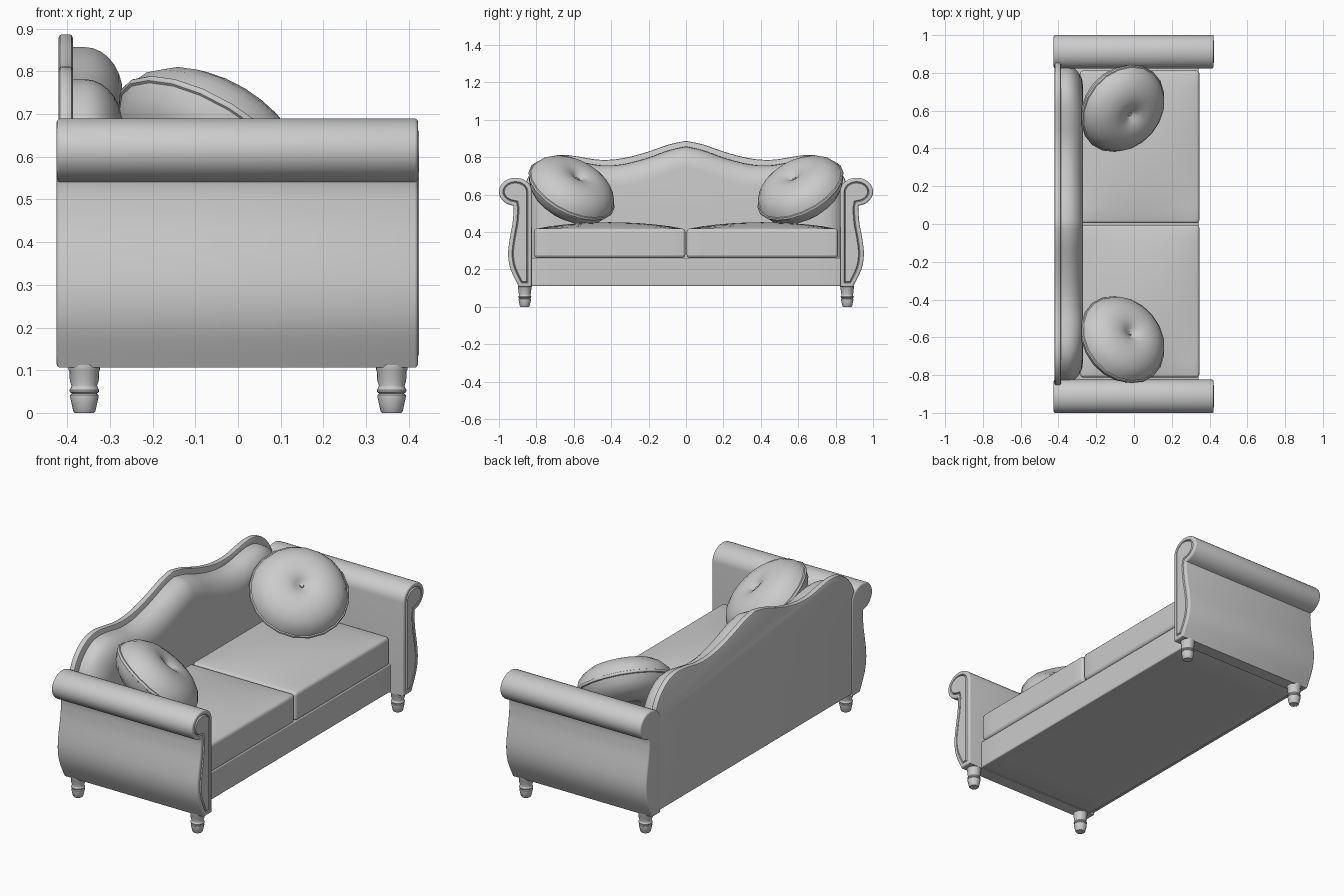
import bpy, bmesh, math
from mathutils import Vector

if "Cube" in bpy.data.objects:
    bpy.data.objects.remove(bpy.data.objects["Cube"])


def finish(name, bm, mirror=(False, False), angle=35):
    """Turn a bmesh into a smooth-by-angle object, optionally mirrored about the origin."""
    bmesh.ops.recalc_face_normals(bm, faces=bm.faces[:])
    me = bpy.data.meshes.new(name)
    bm.to_mesh(me)
    bm.free()
    me.shade_smooth()
    me.set_sharp_from_angle(angle=math.radians(angle))
    ob = bpy.data.objects.new(name, me)
    bpy.context.collection.objects.link(ob)
    if any(mirror):
        m = ob.modifiers.new("mirror", 'MIRROR')
        m.use_axis = (mirror[0], mirror[1], False)
        m.use_mirror_merge = False
    return ob


def loft(bm, rings, closed_caps=True):
    """Skin a list of equally long closed rings."""
    vs = [[bm.verts.new(p) for p in r] for r in rings]
    n = len(vs[0])
    for a, b in zip(vs, vs[1:]):
        for i in range(n):
            j = (i + 1) % n
            bm.faces.new((a[i], a[j], b[j], b[i]))
    if closed_caps:
        bm.faces.new(vs[0])
        bm.faces.new(vs[-1])


def lathe(profile, centre, axis, sides):
    """Revolve (radius, height) points around an axis through centre."""
    bm = bmesh.new()
    rot = Vector(axis).to_track_quat('Z', 'Y')
    c = Vector(centre)
    rings = [[c + rot @ Vector((r * math.cos(t), r * math.sin(t), h))
              for t in (2 * math.pi * k / sides for k in range(sides))]
             for r, h in profile]
    loft(bm, rings)
    return bm


def smooth_curve(pts, steps):
    """Catmull-Rom sampling through 2D points."""
    p = [Vector(q) for q in pts]
    p = [2 * p[0] - p[1]] + p + [2 * p[-1] - p[-2]]
    out = []
    for a, b, c, d in zip(p, p[1:], p[2:], p[3:]):
        for k in range(steps):
            t = k / steps
            out.append(0.5 * (2 * b + (c - a) * t + (2 * a - 5 * b + 4 * c - d) * t * t
                              + (3 * b - a - 3 * c + d) * t ** 3))
    return out + [p[-2]]


def box(name, lo, hi, bevel, crown=0.0):
    """Rounded box with an optional domed top."""
    bm = bmesh.new()
    bmesh.ops.create_cube(bm, size=1)
    bmesh.ops.subdivide_edges(bm, edges=bm.edges[:], cuts=9, use_grid_fill=True)
    lo, hi = Vector(lo), Vector(hi)
    for v in bm.verts:
        u, w, top = v.co.x * 2, v.co.y * 2, v.co.z > 0.49
        v.co = Vector([lo[i] + (v.co[i] + 0.5) * (hi[i] - lo[i]) for i in range(3)])
        if top:
            v.co.z += crown * (1 - u * u) * (1 - w * w)
    sharp = [e for e in bm.edges if e.calc_face_angle(0) > 0.9]
    bmesh.ops.bevel(bm, geom=sharp, offset=bevel, segments=3, profile=0.5, affect='EDGES')
    return finish(name, bm)


# Rolled arms: side profile extruded along x, rounded ends, grooved front panel
roll = [(0.912 + 0.088 * math.cos(t), 0.615 + 0.075 * math.sin(t))
        for t in (math.radians(180 - 262 * k / 22) for k in range(23))]
flare = smooth_curve([(0.921, 0.525), (0.927, 0.45), (0.943, 0.36), (0.951, 0.28),
                      (0.938, 0.20), (0.893, 0.106)], 3)
arm = [(0.824, 0.106)] + roll + [tuple(p) for p in flare]
bm = bmesh.new()
loft(bm, [[(x, y, z) for y, z in arm] for x in (-0.425, 0.422)])
bmesh.ops.recalc_face_normals(bm, faces=bm.faces[:])
rim = [e for e in bm.edges if abs(e.verts[0].co.x - e.verts[1].co.x) < 1e-5]
bmesh.ops.bevel(bm, geom=rim, offset=0.009, segments=3, profile=0.5, affect='EDGES')
panel = max((f for f in bm.faces if len(f.verts) > 10), key=lambda f: f.calc_center_median().x)
for thick, depth in ((0.012, 0.0), (0.004, -0.006), (0.004, 0.008)):
    bmesh.ops.inset_region(bm, faces=[panel], thickness=thick, depth=depth, use_even_offset=True)
finish("arm", bm, (False, True))

# Camel-shaped back: a thin rim board and a padded front share one outline
half = smooth_curve([(0, 0.887), (0.09, 0.868), (0.2, 0.83), (0.3, 0.802), (0.39, 0.787),
                     (0.48, 0.787), (0.57, 0.802), (0.66, 0.812), (0.74, 0.797),
                     (0.81, 0.745), (0.85, 0.68), (0.868, 0.60)], 3)
half.append(Vector((0.868, 0.12)))
outline = [(-p.x, p.y) for p in reversed(half[1:])] + [(p.x, p.y) for p in half]


def camel_slab(name, layers):
    bm = bmesh.new()
    rings = []
    for x, d in layers:
        s = (0.868 - d) / 0.868
        rings.append([(x, y * s, z - d if z > 0.2 else z) for y, z in outline])
    loft(bm, rings)
    return finish(name, bm)


camel_slab("back_board", [(-0.42, 0.008), (-0.417, 0.002), (-0.412, 0), (-0.395, 0),
                          (-0.39, 0.002), (-0.387, 0.008)])
pad = [(-0.40, 0.03), (-0.36, 0.03)]
pad += [(-0.36 + 0.09 * math.sin(t), 0.03 + 0.11 * (1 - math.cos(t)))
        for t in (math.pi / 2 * k / 7 for k in range(1, 8))]
camel_slab("back_padding", pad)

# Seat base and two domed seat cushions
box("seat_base", (-0.40, -0.835, 0.11), (0.341, 0.835, 0.262), 0.006)
for side, y0, y1 in (("left", -0.812, -0.004), ("right", 0.004, 0.812)):
    box("seat_cushion_" + side, (-0.285, y0, 0.262), (0.346, y1, 0.418), 0.016, 0.034)

# Round throw pillows with a central button and piped seam
upper = [(0.002, 0.084), (0.009, 0.083), (0.011, 0.077), (0.016, 0.078), (0.035, 0.094),
         (0.07, 0.107), (0.115, 0.109), (0.16, 0.098), (0.2, 0.075), (0.23, 0.043),
         (0.243, 0.009), (0.249, 0.007), (0.252, 0.002)]
pillow = upper + [(r, -h) for r, h in reversed(upper)]
finish("throw_pillow", lathe(pillow, (-0.06, 0.612, 0.625), (0.49, -0.41, 0.77), 20), (False, True))

# Turned legs
leg = [(0.023, 0), (0.026, 0.004), (0.033, 0.036), (0.033, 0.042), (0.029, 0.045),
       (0.034, 0.049), (0.035, 0.054), (0.031, 0.060), (0.030, 0.064), (0.034, 0.076),
       (0.035, 0.098), (0.037, 0.102), (0.037, 0.112)]
finish("leg", lathe(leg, (0.36, 0.862, 0), (0, 0, 1), 20), (True, True))
